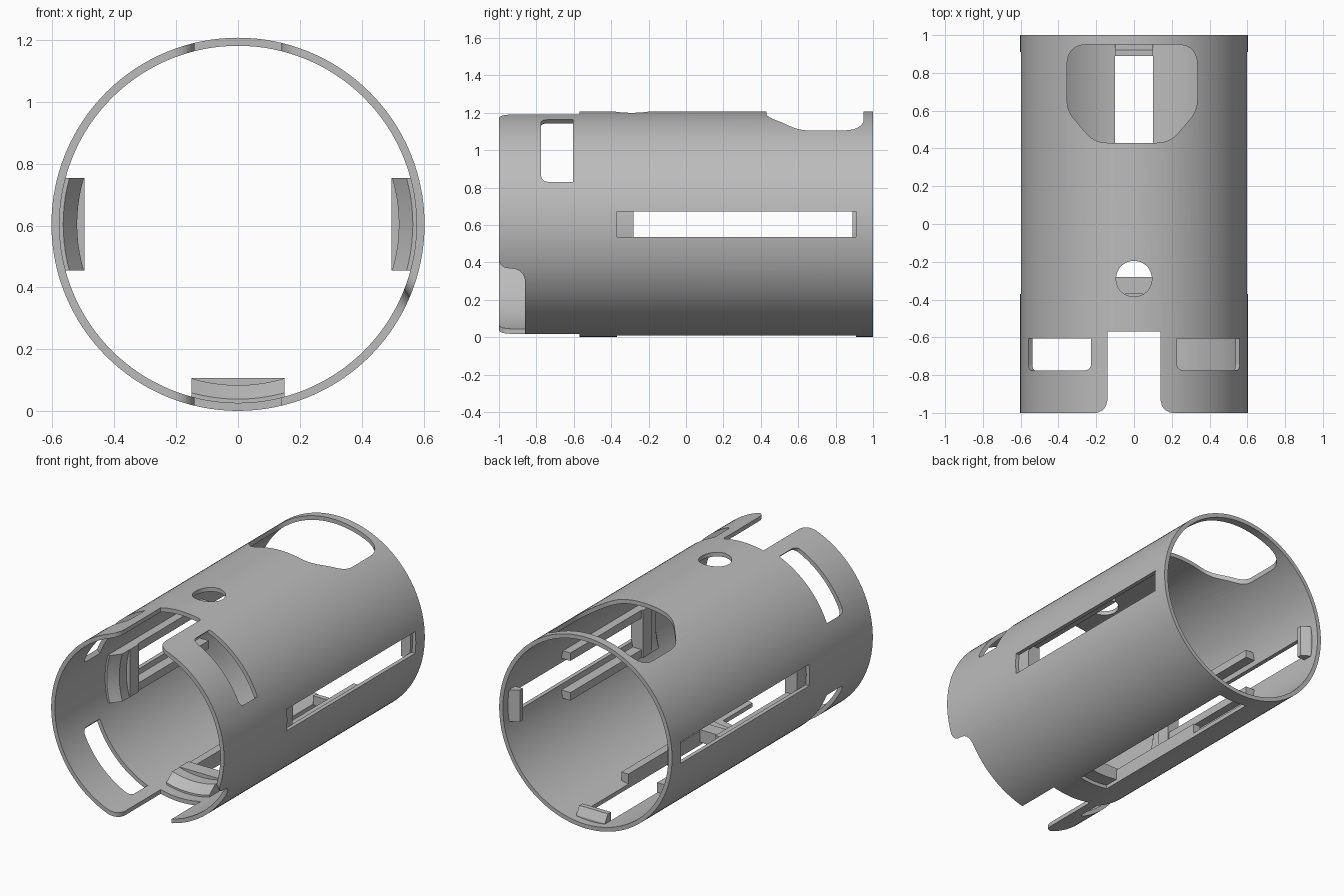
import bpy, bmesh
from math import sin, cos, radians, sqrt
from mathutils import Vector

R_OUT, R_IN, CZ = 0.603, 0.577, 0.604

cube = bpy.data.objects.get("Cube")
if cube:
    bpy.data.objects.remove(cube, do_unlink=True)

grey = bpy.data.materials.new("mid_grey")
grey.use_nodes = True
grey.diffuse_color = (0.5, 0.5, 0.5, 1)
grey.node_tree.nodes["Principled BSDF"].inputs["Base Color"].default_value = (0.5, 0.5, 0.5, 1)


def place(angle, r, u, y):
    """Point at radial depth r and tangential offset u on the tube's side at an angle."""
    a = radians(angle)
    return Vector((r * cos(a) - u * sin(a), y, CZ + r * sin(a) + u * cos(a)))


def loft(name, ring_a, ring_b):
    """Closed solid between two matching rings of points."""
    bm = bmesh.new()
    a = [bm.verts.new(p) for p in ring_a]
    b = [bm.verts.new(p) for p in ring_b]
    n = len(a)
    bm.faces.new(a)
    bm.faces.new(b[::-1])
    for i in range(n):
        j = (i + 1) % n
        bm.faces.new((a[i], b[i], b[j], a[j]))
    bmesh.ops.recalc_face_normals(bm, faces=bm.faces)
    mesh = bpy.data.meshes.new(name)
    bm.to_mesh(mesh)
    bm.free()
    mesh.materials.append(grey)
    obj = bpy.data.objects.new(name, mesh)
    bpy.context.collection.objects.link(obj)
    return obj


def rounded(corners, steps=7):
    """Outline from (u, y, fillet) corners."""
    pts = []
    for i, (u, y, r) in enumerate(corners):
        p = Vector((u, y))
        if r == 0:
            pts.append(p)
            continue
        before = Vector(corners[i - 1][:2])
        after = Vector(corners[(i + 1) % len(corners)][:2])
        s = p + (before - p).normalized() * r
        e = p + (after - p).normalized() * r
        for k in range(steps + 1):
            t = k / steps
            pts.append(s * (1 - t) ** 2 + p * 2 * t * (1 - t) + e * t * t)
    return pts


def smooth(obj):
    bpy.ops.object.select_all(action='DESELECT')
    obj.select_set(True)
    bpy.context.view_layer.objects.active = obj
    bpy.ops.object.shade_smooth_by_angle(angle=radians(30))


# Tube shell
bpy.ops.mesh.primitive_cylinder_add(vertices=128, radius=R_OUT, depth=2,
                                    location=(0, 0, CZ), rotation=(radians(90), 0, 0))
shell = bpy.context.object
shell.name = "tube_shell"
shell.data.materials.clear()
shell.data.materials.append(grey)
bpy.ops.mesh.primitive_cylinder_add(vertices=128, radius=R_IN, depth=2.4,
                                    location=(0, 0, CZ), rotation=(radians(90), 0, 0))
bore = bpy.context.object
bore.name = "bore_cutter"


def cut(cutter):
    cutter.hide_render = True
    mod = shell.modifiers.new("cut", 'BOOLEAN')
    mod.operation = 'DIFFERENCE'
    mod.solver = 'EXACT'
    mod.object = cutter
    bpy.context.view_layer.objects.active = shell
    bpy.ops.object.modifier_apply(modifier=mod.name)
    bpy.data.objects.remove(cutter, do_unlink=True)


def cut_outline(angle, corners):
    pts = rounded(corners)
    cut(loft("cutter", [place(angle, 0.3, p.x, p.y) for p in pts],
             [place(angle, 0.8, p.x, p.y) for p in pts]))


cut(bore)

# Front notches with flared mouths, top and bottom
MOUTH = -1.002
for angle in (90, -90):
    half = [(0.44, -1.1, 0), (0.44, MOUTH, 0), (0.14, MOUTH, 0.085), (0.14, -0.57, 0)]
    cut_outline(angle, half + [(-u, y, r) for u, y, r in reversed(half)])

# Shortened lower front tab on one side
cut_outline(-54, [(-0.31, -1.1, 0), (0.5, -1.1, 0), (0.5, MOUTH, 0),
                  (0.31, MOUTH, 0.06), (0.31, -0.86, 0.08), (-0.31, -0.86, 0)])

# Curved windows in the three full-length tabs
for angle in (45, 135, 225):
    cut_outline(angle, [(-0.235, -0.775, 0.04), (0.235, -0.775, 0.04),
                        (0.235, -0.605, 0), (-0.235, -0.605, 0)])

# Long slots on the sides and the bottom
SLOTS = {"left": (0, 0.068), "right": (180, 0.068), "bottom": (-90, 0.1)}
for angle, w in SLOTS.values():
    cut_outline(angle, [(-w, -0.37, 0), (w, -0.37, 0), (w, 0.91, 0), (-w, 0.91, 0)])

# Large rear opening in the top
cut_outline(90, [(-0.335, 0.95, 0.11), (0.355, 0.95, 0.11), (0.355, 0.6, 0.06),
                 (0.21, 0.43, 0.07), (-0.19, 0.43, 0.07), (-0.335, 0.6, 0.06)])

# Round hole in the top
cut_outline(90, [(0.095 * cos(radians(a)), -0.29 + 0.095 * sin(radians(a)), 0)
                 for a in range(0, 360, 10)])
smooth(shell)


def section(angle, u0, u1, depth, y, curved):
    """Cross-section resting on the bore, with a flat or curved inner side."""
    us = [u0 + (u1 - u0) * k / 10 for k in range(11)]
    outer = [place(angle, sqrt(0.58 ** 2 - u * u), u, y) for u in us]
    inner = [place(angle, sqrt(depth ** 2 - u * u) if curved else depth, u, y) for u in us]
    return outer + inner[::-1]


def pad(name, angle, u0, u1, d0, d1, y0, y1, curved=False):
    smooth(loft(name, section(angle, u0, u1, d0, y0, curved),
                section(angle, u0, u1, d1, y1, curved)))


# Inner guide frames around each slot
for side, (angle, w) in SLOTS.items():
    pad(side + "_ramp", angle, -0.15, 0.15, 0.565, 0.52, -0.5, -0.44, True)
    pad(side + "_ramp_top", angle, -0.15, 0.15, 0.52, 0.52, -0.44, -0.37, True)
    pad(side + "_front_block", angle, -0.15, 0.15, 0.496, 0.496, -0.37, -0.28)
    for s, tag in ((1, "_rail_a"), (-1, "_rail_b")):
        u0, u1 = sorted((s * 0.1, s * 0.15))
        pad(side + tag, angle, u0, u1, 0.505, 0.505, -0.28, 0.43)
    pad(side + "_rear_stop", angle, -0.1, 0.1, 0.515, 0.515, 0.89, 0.92)
    pad(side + "_rear_wedge", angle, -0.1, 0.1, 0.515, 0.565, 0.92, 0.95)
